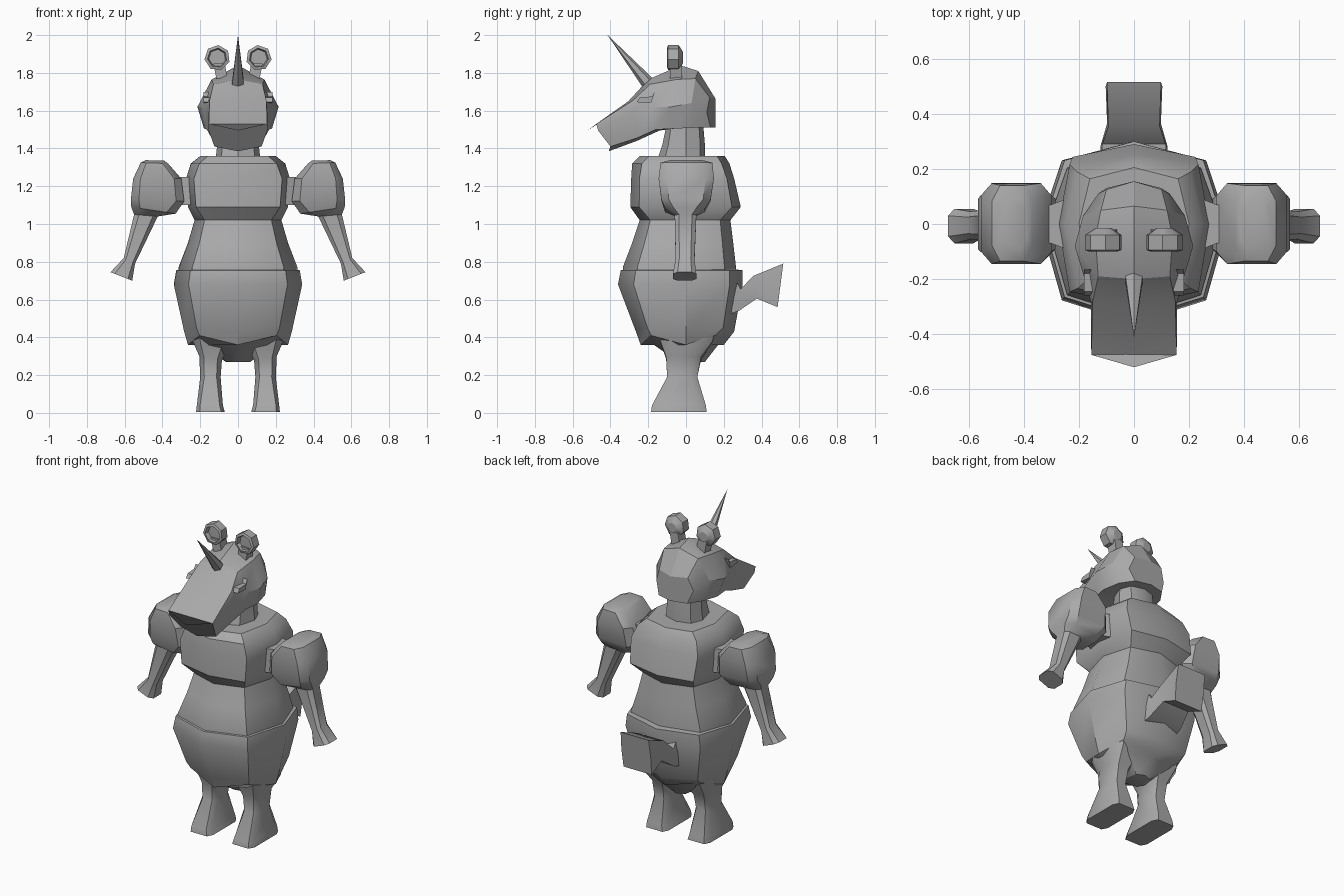
import bpy, bmesh, math
from mathutils import Vector, Matrix

grey = bpy.data.materials.new("warm_grey")
grey.diffuse_color = (0.4, 0.4, 0.4, 1)


def finish(name, bm, angle=35):
    bmesh.ops.recalc_face_normals(bm, faces=bm.faces[:])
    me = bpy.data.meshes.new(name)
    bm.to_mesh(me)
    bm.free()
    me.materials.append(grey)
    ob = bpy.data.objects.new(name, me)
    bpy.context.collection.objects.link(ob)
    bpy.ops.object.select_all(action='DESELECT')
    ob.select_set(True)
    bpy.context.view_layer.objects.active = ob
    bpy.ops.object.shade_smooth_by_angle(angle=math.radians(angle))
    return ob


def loft(name, rings, side=1, angle=35):
    """Skin a stack of equal closed rings and cap both ends."""
    bm = bmesh.new()
    loops = [[bm.verts.new((side * p[0], p[1], p[2])) for p in r] for r in rings]
    n = len(loops[0])
    for a, b in zip(loops, loops[1:]):
        for i in range(n):
            j = (i + 1) % n
            bm.faces.new((a[i], a[j], b[j], b[i]))
    bm.faces.new(loops[0])
    bm.faces.new(loops[-1])
    return finish(name, bm, angle)


def body_ring(z, rx, yf, yb, k=0.77, dz=0.0):
    """Eight-sided body ring; k places the diagonals, dz lifts them."""
    return [(0, yf, z), (k * rx, k * yf, z + dz), (rx, 0, z), (k * rx, k * yb, z + dz),
            (0, yb, z), (-k * rx, k * yb, z + dz), (-rx, 0, z), (-k * rx, k * yf, z + dz)]


def limb_ring(inner, outer, yf, yb, c=0.6):
    """Eight-sided limb ring between an inner and an outer (x, z) point."""
    ym, h = (yf + yb) / 2, (yb - yf) / 2
    t = (1 - c) / 2
    pts = [(0, -c), (t, -1), (1 - t, -1), (1, -c), (1, c), (1 - t, 1), (t, 1), (0, c)]
    return [(inner[0] + u * (outer[0] - inner[0]), ym + v * h,
             inner[1] + u * (outer[1] - inner[1])) for u, v in pts]


# Torso: shoulders, square chest, narrow waist, belly
loft("torso", [body_ring(0.72, 0.31, -0.33, 0.265),
               body_ring(0.77, 0.315, -0.335, 0.265),
               body_ring(0.90, 0.265, -0.285, 0.25),
               body_ring(1.02, 0.23, -0.245, 0.235),
               body_ring(1.09, 0.265, -0.295, 0.29, 0.84),
               body_ring(1.24, 0.275, -0.29, 0.255, 0.85),
               body_ring(1.32, 0.25, -0.285, 0.23, 0.82),
               body_ring(1.36, 0.20, -0.245, 0.205, 0.8)])

# Hips with a zigzag hem and a narrow crotch
loft("hips", [body_ring(0.27, 0.065, -0.04, 0.10),
              body_ring(0.36, 0.20, -0.17, 0.17),
              body_ring(0.36, 0.265, -0.24, 0.20, 0.77, 0.05),
              body_ring(0.43, 0.285, -0.265, 0.255, 0.77, 0.02),
              body_ring(0.68, 0.34, -0.36, 0.30),
              body_ring(0.755, 0.327, -0.345, 0.30),
              body_ring(0.76, 0.30, -0.32, 0.26)])

# Legs and arms, one per side
for side, tag in ((1, "left"), (-1, "right")):
    loft(tag + "_leg", [limb_ring((0.07, 0.005), (0.222, 0.005), -0.185, 0.11, 0.75),
                        limb_ring((0.08, 0.04), (0.218, 0.04), -0.18, 0.105, 0.75),
                        limb_ring((0.092, 0.19), (0.20, 0.19), -0.10, 0.06),
                        limb_ring((0.085, 0.28), (0.205, 0.30), -0.105, 0.08),
                        limb_ring((0.04, 0.37), (0.24, 0.38), -0.135, 0.14),
                        limb_ring((0.04, 0.45), (0.24, 0.45), -0.16, 0.16)], side)
    loft(tag + "_arm", [limb_ring((0.56, 0.70), (0.675, 0.745), -0.07, 0.055),
                        limb_ring((0.545, 0.79), (0.605, 0.82), -0.055, 0.045),
                        limb_ring((0.425, 1.04), (0.55, 1.05), -0.06, 0.055),
                        limb_ring((0.33, 1.055), (0.565, 1.09), -0.11, 0.10),
                        limb_ring((0.285, 1.12), (0.567, 1.13), -0.13, 0.13, 0.7),
                        limb_ring((0.30, 1.24), (0.555, 1.24), -0.145, 0.148, 0.7),
                        limb_ring((0.37, 1.32), (0.515, 1.325), -0.135, 0.14),
                        limb_ring((0.39, 1.335), (0.49, 1.338), -0.09, 0.09)], side)
    # Shoulder joint between chest and arm
    loft(tag + "_shoulder", [[(x, -s, 1.10), (x, s, 1.10), (x, s, 1.25), (x, -s, 1.25)]
                             for x, s in ((0.22, 0.10), (0.33, 0.06))], side)

# Neck
loft("neck", [body_ring(1.33, 0.12, -0.155, 0.10, 0.75),
              body_ring(1.42, 0.11, -0.125, 0.10, 0.75),
              body_ring(1.54, 0.105, -0.10, 0.09, 0.75)])

# Head: half sections from the skull to the snout tip, completed by mirroring
sections = [
    [(0, .155, 1.665), (.10, .125, 1.67), (.13, .11, 1.59), (.10, .13, 1.51), (0, .155, 1.51)],
    [(0, .065, 1.81), (.12, .05, 1.77), (.185, .03, 1.64), (.155, .05, 1.51), (0, .06, 1.51)],
    [(0, -.03, 1.84), (.14, -.05, 1.765), (.215, -.08, 1.62), (.18, -.06, 1.505), (0, -.05, 1.51)],
    [(0, -.20, 1.765), (.13, -.19, 1.74), (.185, -.18, 1.62), (.165, -.16, 1.50), (0, -.14, 1.495)],
    [(0, -.305, 1.65), (.15, -.28, 1.655), (.157, -.28, 1.60), (.14, -.26, 1.455), (0, -.26, 1.44)],
    [(0, -.52, 1.495), (.155, -.475, 1.53), (.155, -.465, 1.495), (.125, -.40, 1.41), (0, -.41, 1.385)],
]
loft("head", [s + [(-x, y, z) for x, y, z in s[3:0:-1]] for s in sections], angle=28)

# Ears: round cups with a hollow front; eyes: slim slanted lids
for side, tag in ((1, "left"), (-1, "right")):
    c = Vector((0.11, -0.055, 1.88))
    tilt = Matrix.Rotation(math.radians(20), 3, 'Y')
    ring = []
    for r, y in ((0.03, 0.04), (0.068, 0.015), (0.068, -0.04), (0.052, -0.045), (0.045, -0.02)):
        pts = []
        for i in range(7):
            a = math.tau * i / 7 - math.pi / 2
            w = 0.65 if i == 0 else 1.0
            pts.append(tuple(c + tilt @ Vector((r * w * math.cos(a), y, r * math.sin(a) * 1.0))))
        ring.append(pts)
    loft(tag + "_ear", ring, side)
    loft(tag + "_ear_root", [[(x + dx, y, z) for dx, y in ((-.03, -.085), (.03, -.085), (.03, -.02), (-.03, -.02))]
                             for x, z in ((0.085, 1.77), (0.10, 1.85))], side)
    loft(tag + "_eyelid", [[(x, -.26, 1.645), (x, -.185, 1.64), (x, -.165, 1.70), (x, -.18, 1.675),
                            (x, -.245, 1.67)] for x in (0.14, 0.182)], side)

# Horn
bm = bmesh.new()
base, tip = Vector((0, -0.20, 1.745)), Vector((0, -0.415, 2.0))
axis = tip - base
m = Matrix.Translation((base + tip) / 2) @ axis.to_track_quat('Z', 'Y').to_matrix().to_4x4()
bmesh.ops.create_cone(bm, cap_ends=True, segments=6, radius1=0.036, radius2=0.0, depth=axis.length, matrix=m)
finish("horn", bm)

# Tail: stub that bends upward and flares
loft("tail", [[(-w, y1, z1), (w, y1, z1), (w * 1.05, (y0 + y1) / 2, (z0 + z1) / 2), (w, y0, z0),
               (-w, y0, z0), (-w * 1.05, (y0 + y1) / 2, (z0 + z1) / 2)]
              for w, y0, z0, y1, z1 in ((0.12, 0.22, 0.52, 0.24, 0.74),
                                        (0.115, 0.28, 0.54, 0.29, 0.655),
                                        (0.093, 0.375, 0.605, 0.355, 0.725),
                                        (0.098, 0.485, 0.56, 0.515, 0.79))])
